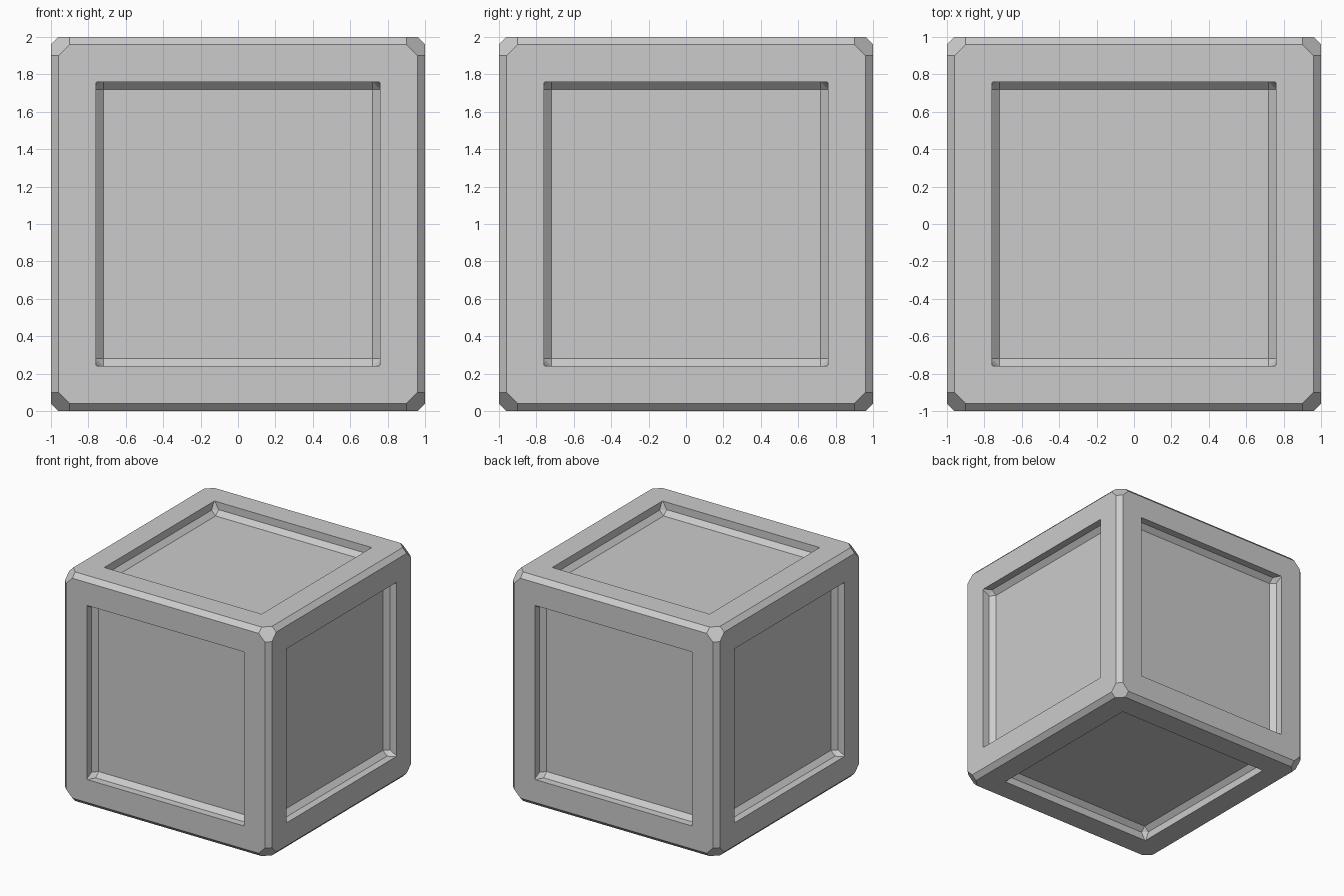
import bpy, bmesh
from itertools import permutations, product
from math import pi
from mathutils import Matrix, Vector

if "Cube" in bpy.data.objects:
    bpy.data.objects.remove(bpy.data.objects["Cube"])

UP = Vector((0, 0, 1))


def add_hull(bm, points):
    """Convex solid through the points, with coplanar triangles merged."""
    part = bmesh.new()
    for p in points:
        part.verts.new(p)
    bmesh.ops.convex_hull(part, input=part.verts[:])
    bmesh.ops.dissolve_limit(part, angle_limit=0.01, verts=part.verts[:], edges=part.edges[:])
    bmesh.ops.recalc_face_normals(part, faces=part.faces[:])
    tmp = bpy.data.meshes.new("tmp")
    part.to_mesh(tmp)
    part.free()
    bm.from_mesh(tmp)
    bpy.data.meshes.remove(tmp)


def make_object(name, bm):
    mesh = bpy.data.meshes.new(name)
    bm.to_mesh(mesh)
    bm.free()
    obj = bpy.data.objects.new(name, mesh)
    bpy.context.collection.objects.link(obj)
    obj.location.z = 1
    return obj


# Crate body: cube with chamfered edges and clipped corners
bm = bmesh.new()
signs = list(product((-1, 1), repeat=3))
add_hull(bm, {tuple(s * c for s, c in zip(sg, p))
              for sg in signs for p in permutations((1.0, 0.96, 0.90))})
crate = make_object("crate", bm)

# Recess shape: square rim, straight walls, chamfered foot, tapering corner facets
FLOOR = 0.895
rings = [(0.72, 0.72, FLOOR), (0.76, 0.72, FLOOR + 0.04), (0.76, 0.755, 1.0), (0.76, 0.755, 1.1)]
recess = {(sx * p, sy * q, z) for a, b, z in rings
          for p, q in ((a, b), (b, a)) for sx in (-1, 1) for sy in (-1, 1)}

# One recess on each of the six sides
bm = bmesh.new()
turns = [Matrix.Rotation(i * pi / 2, 3, 'X') for i in range(4)]
turns += [Matrix.Rotation(s * pi / 2, 3, 'Y') for s in (-1, 1)]
for turn in turns:
    add_hull(bm, [turn @ Vector(p) for p in recess])
cutter = make_object("recess_cutter", bm)
cutter.hide_render = True

cut = crate.modifiers.new("panel_recesses", 'BOOLEAN')
cut.object = cutter
cut.operation = 'DIFFERENCE'
cut.solver = 'EXACT'
bpy.context.view_layer.objects.active = crate
bpy.ops.object.modifier_apply(modifier=cut.name)
bpy.data.objects.remove(cutter)
